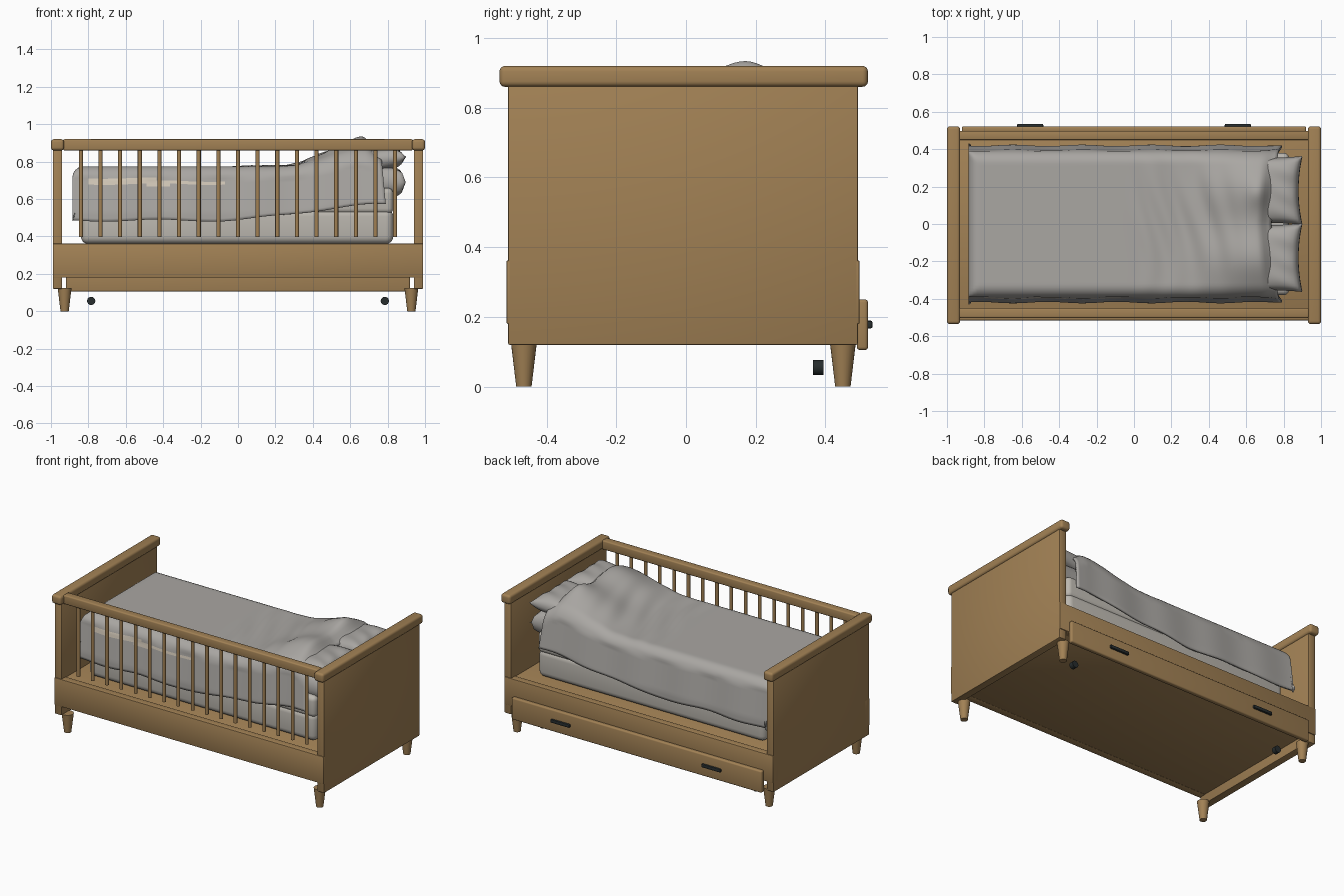
import bpy, bmesh, math
from mathutils import Matrix, Vector

if "Cube" in bpy.data.objects:
    bpy.data.objects.remove(bpy.data.objects["Cube"], do_unlink=True)


def material(name, rgb):
    m = bpy.data.materials.new(name)
    m.use_nodes = True
    m.diffuse_color = (*rgb, 1)
    bsdf = next(n for n in m.node_tree.nodes if n.type == "BSDF_PRINCIPLED")
    bsdf.inputs["Base Color"].default_value = (*rgb, 1)
    bsdf.inputs["Roughness"].default_value = 0.7
    return m


WOOD = material("oak wood", (0.36, 0.22, 0.09))
LINEN = material("grey linen", (0.40, 0.385, 0.365))
TICKING = material("pale mattress cloth", (0.50, 0.475, 0.43))
CREAM = material("cream lining", (0.66, 0.59, 0.49))
BLACK = material("black metal", (0.02, 0.026, 0.027))


def finish(bm, name, mats, angle=40):
    mesh = bpy.data.meshes.new(name)
    bm.to_mesh(mesh)
    bm.free()
    ob = bpy.data.objects.new(name, mesh)
    bpy.context.collection.objects.link(ob)
    for m in mats:
        mesh.materials.append(m)
    bpy.ops.object.select_all(action="DESELECT")
    ob.select_set(True)
    bpy.context.view_layer.objects.active = ob
    bpy.ops.object.shade_smooth_by_angle(angle=math.radians(angle))
    return ob


def box(name, lo, hi, mat, bevel=0.004, segments=2):
    lo, hi = Vector(lo), Vector(hi)
    bm = bmesh.new()
    bmesh.ops.create_cube(bm, size=1)
    bmesh.ops.scale(bm, vec=hi - lo, verts=bm.verts)
    bmesh.ops.translate(bm, vec=(lo + hi) / 2, verts=bm.verts)
    bmesh.ops.bevel(bm, geom=bm.edges[:], offset=bevel, segments=segments,
                    profile=0.5, affect="EDGES")
    return finish(bm, name, [mat])


def cylinder(name, centre, r_low, r_high, depth, mat, sides=24, along_y=False):
    bm = bmesh.new()
    bmesh.ops.create_cone(bm, cap_ends=True, segments=sides, radius1=r_low,
                          radius2=r_high, depth=depth)
    if along_y:
        bmesh.ops.rotate(bm, matrix=Matrix.Rotation(math.pi / 2, 3, "X"), verts=bm.verts)
    bmesh.ops.translate(bm, vec=centre, verts=bm.verts)
    return finish(bm, name, [mat])


def smooth(x, a, b):
    t = min(max((x - a) / (b - a), 0), 1)
    return t * t * (3 - 2 * t)


# End panels with rounded caps, legs, castors and drawer handles
for side, s in (("right", -1), ("left", 1)):
    def span(a, b):
        return sorted((s * a, s * b))
    x0, x1 = span(0.94, 0.99)
    box(side + "_end_panel", (x0, -0.51, 0.12), (x1, 0.493, 0.87), WOOD)
    x0, x1 = span(0.93, 1.0)
    box(side + "_end_cap", (x0, -0.535, 0.86), (x1, 0.522, 0.92), WOOD, 0.016, 4)
    for end, y in (("front", -0.465), ("back", 0.45)):
        cylinder(f"{end}_{side}_leg", (s * 0.927, y, 0.0625), 0.022, 0.037, 0.125, WOOD)
    cylinder(side + "_castor", (s * 0.785, 0.38, 0.055), 0.022, 0.022, 0.03, BLACK,
             along_y=True)
    x0, x1 = span(0.485, 0.625)
    box(side + "_drawer_handle", (x0, 0.515, 0.167), (x1, 0.535, 0.189), BLACK, 0.005)

# Base boards, platform and drawer front
box("front_base_board", (-0.99, -0.515, 0.18), (0.99, -0.465, 0.362), WOOD)
box("back_base_board", (-0.99, 0.45, 0.18), (0.99, 0.498, 0.362), WOOD)
box("platform", (-0.95, -0.48, 0.182), (0.95, 0.46, 0.358), WOOD)
box("drawer_front", (-0.92, 0.49, 0.105), (0.92, 0.522, 0.25), WOOD, 0.009, 3)

# Front guard rail and spindles
box("guard_rail", (-0.935, -0.502, 0.86), (0.935, -0.45, 0.92), WOOD, 0.008, 3)
for i in range(17):
    cylinder(f"spindle_{i + 1}", (0.105 * (i - 8), -0.476, 0.632), 0.011, 0.011,
             0.472, WOOD, 16)

# Mattress in two layers meeting at a seam
box("mattress_lower", (-0.84, -0.38, 0.36), (0.83, 0.38, 0.547), TICKING, 0.04, 5)
box("mattress_upper", (-0.84, -0.38, 0.52), (0.83, 0.38, 0.66), TICKING, 0.03, 5)


# Pillows: two mirrored puffed sheets welded at the rim
def pillow(name, centre, half, power, tilt):
    bm = bmesh.new()
    for sign in (1, -1):
        sheet = bmesh.ops.create_grid(bm, x_segments=24, y_segments=24, size=1)["verts"]
        for v in sheet:
            a, b = v.co.x, v.co.y
            puff = max((1 - a ** 4) * (1 - b ** 4), 0) ** power
            wrinkle = 0.006 * puff * math.sin(9 * b + 4 * a) * abs(a)
            v.co = (half[0] * a * (1 - 0.10 * (1 - b * b)),
                    half[1] * b * (1 - 0.05 * (1 - a * a)),
                    sign * half[2] * puff + wrinkle)
    bmesh.ops.remove_doubles(bm, verts=bm.verts, dist=0.0005)
    bmesh.ops.recalc_face_normals(bm, faces=bm.faces)
    bmesh.ops.rotate(bm, matrix=Matrix.Rotation(tilt, 3, "Y"), verts=bm.verts)
    bmesh.ops.translate(bm, vec=centre, verts=bm.verts)
    finish(bm, name, [LINEN], 80)


for where, y in (("front", -0.18), ("back", 0.18)):
    pillow(where + "_lower_pillow", (0.70, y, 0.69), (0.20, 0.178, 0.085), 0.3, 0)
    pillow(where + "_upper_pillow", (0.70, y, 0.805), (0.20, 0.183, 0.06), 0.45, -0.1)


# Duvet: a cloth sheet wrapped over the foot end and both long sides
RADIUS, HALF, FOOT, HEAD = 0.06, 0.385, -0.885, 0.79
ARC = RADIUS * math.pi / 2


def wrap(p, half):
    """Distance along the cloth to (sideways position, drop)."""
    over = p - (half - RADIUS)
    if over <= 0:
        return p, 0
    if over < ARC:
        a = over / RADIUS
        return half - RADIUS * (1 - math.sin(a)), RADIUS * (1 - math.cos(a))
    return half, RADIUS + over - ARC


def rise(x):
    return smooth(x, 0.22, 0.68) - 0.45 * smooth(x, 0.70, 0.80)


def top(x, y):
    r = min(abs(y) / HALF, 1)
    body = (1 - r ** 4) * (0.7 + 0.3 * math.sin(math.pi * y / 0.38) ** 2)
    peak = 0.018 * math.exp(-((x - 0.69) / 0.06) ** 2 - ((y - 0.17) / 0.07) ** 2)
    fold = smooth(x, -0.05, 0.1) * (1 - smooth(x, 0.4, 0.6)) * (1 - r * r)
    ripple = 0.007 * fold * math.sin(42 * x + 9 * y * y + 3 * math.sin(5 * y))
    return 0.775 + rise(x) * (0.06 + 0.085 * body) + peak + ripple


def hem(x):
    return 0.485 + 0.085 * smooth(x, -0.1, 0.78) + 0.006 * math.sin(11 * x)


bm = bmesh.new()
ROWS, COLS = 100, 80
length = HEAD - FOOT
total = length - RADIUS + ARC + 0.12
grid = []
for i in range(ROWS + 1):
    along, drop_x = wrap(total * i / ROWS, length)
    x = HEAD - along
    side = HALF - RADIUS + ARC + 0.775 + 0.06 * rise(x) - hem(x) - RADIUS
    row = []
    for j in range(COLS + 1):
        b = 2 * j / COLS - 1
        y, drop_y = wrap(abs(b) * side, HALF)
        sign = 1 if b > 0 else -1
        flare = 0.035 * min(drop_y / 0.25, 1) + 0.004 * math.sin(17 * x) * (drop_y > RADIUS)
        drop = (drop_x ** 4 + drop_y ** 4) ** 0.25
        shift = -0.055 * (1 - abs(b)) * smooth(x, 0.45, HEAD)
        row.append(bm.verts.new((x + shift, sign * (y + flare), top(x, sign * y) - drop)))
    grid.append(row)
for i in range(ROWS):
    for j in range(COLS):
        f = bm.faces.new((grid[i][j], grid[i][j + 1], grid[i + 1][j + 1], grid[i + 1][j]))
        c = f.calc_center_median()
        # Cream strip along the front side
        if c.y < -0.37 and -0.8 < c.x < -0.07 and 0.675 < c.z < 0.715 - 0.02 * smooth(c.x, -0.6, -0.2):
            f.material_index = 1
duvet = finish(bm, "duvet", [LINEN, CREAM], 80)
thick = duvet.modifiers.new("thickness", "SOLIDIFY")
thick.thickness = 0.014
thick.offset = -1
